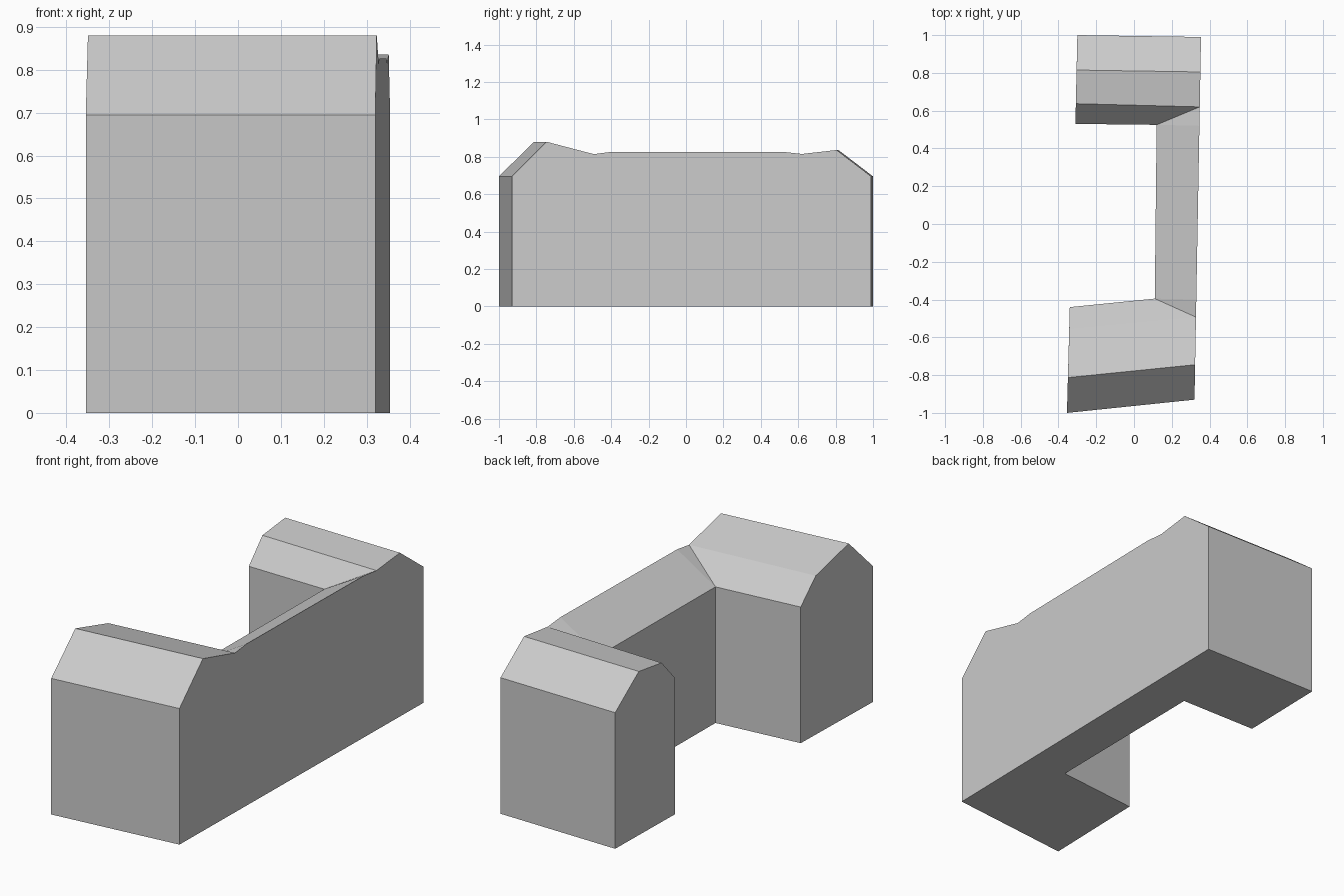
import bpy
import bmesh

cube = bpy.data.objects.get("Cube")
if cube:
    bpy.data.objects.remove(cube, do_unlink=True)

EAVE = 0.695
WALL_TOP = 0.826


def make_material(name, colour):
    mat = bpy.data.materials.new(name)
    mat.use_nodes = True
    mat.diffuse_color = colour
    mat.node_tree.nodes["Principled BSDF"].inputs["Base Color"].default_value = colour
    return mat


def long_wall(y, z):
    """Point on the slightly skewed long outer wall."""
    return (0.337 + 0.018 * y, y, z)


bm = bmesh.new()


def section(points):
    return [bm.verts.new(p) for p in points]


def ground(vert):
    return bm.verts.new((vert.co.x, vert.co.y, 0))


def loft(a, b):
    """Roof planes between two matching cross-sections."""
    for i in range(len(a) - 1):
        bm.faces.new((a[i], b[i], b[i + 1], a[i + 1]))


# Roof cross-sections: outer eave, ridge, knee, inner eave
front_end = section([(-0.355, -1, EAVE), (-0.35, -0.813, 0.88),
                     (-0.343, -0.557, 0.811), (-0.34, -0.44, EAVE)])
front_turn = section([long_wall(-0.93, EAVE), long_wall(-0.745, 0.88),
                      long_wall(-0.493, 0.814), (0.11, -0.395, EAVE)])
back_turn = section([long_wall(0.99, EAVE), long_wall(0.805, 0.836),
                     long_wall(0.62, 0.815), (0.12, 0.525, EAVE)])
back_end = section([(-0.3, 1, EAVE), (-0.304, 0.815, 0.836),
                    (-0.308, 0.637, 0.813), (-0.31, 0.53, EAVE)])
front_top, back_top = section([long_wall(-0.4, WALL_TOP), long_wall(0.52, WALL_TOP)])

# Wing roofs
loft(front_end, front_turn)
loft(back_turn, back_end)

# Lean-to roof of the connecting range, with small valley facets
bm.faces.new((front_turn[3], front_top, back_top, back_turn[3]))
bm.faces.new((front_turn[3], front_turn[2], front_top))
bm.faces.new((back_turn[3], back_top, back_turn[2]))

# Walls around the C-shaped footprint; each run is the top edge of one wall
runs = [
    [front_end[0], front_turn[0]],
    front_turn[:3] + [front_top, back_top] + back_turn[2::-1],
    [back_turn[0], back_end[0]],
    back_end,
    [back_end[3], back_turn[3]],
    [back_turn[3], front_turn[3]],
    [front_turn[3], front_end[3]],
    front_end[::-1],
]
base = [ground(run[0]) for run in runs]
for i, run in enumerate(runs):
    bm.faces.new([base[i], base[(i + 1) % len(base)]] + run[::-1])
bm.faces.new(base[::-1])

bmesh.ops.recalc_face_normals(bm, faces=bm.faces)
mesh = bpy.data.meshes.new("building_block")
bm.to_mesh(mesh)
bm.free()
mesh.materials.append(make_material("light grey", (0.6, 0.6, 0.6, 1)))
building = bpy.data.objects.new("building_block", mesh)
bpy.context.collection.objects.link(building)
